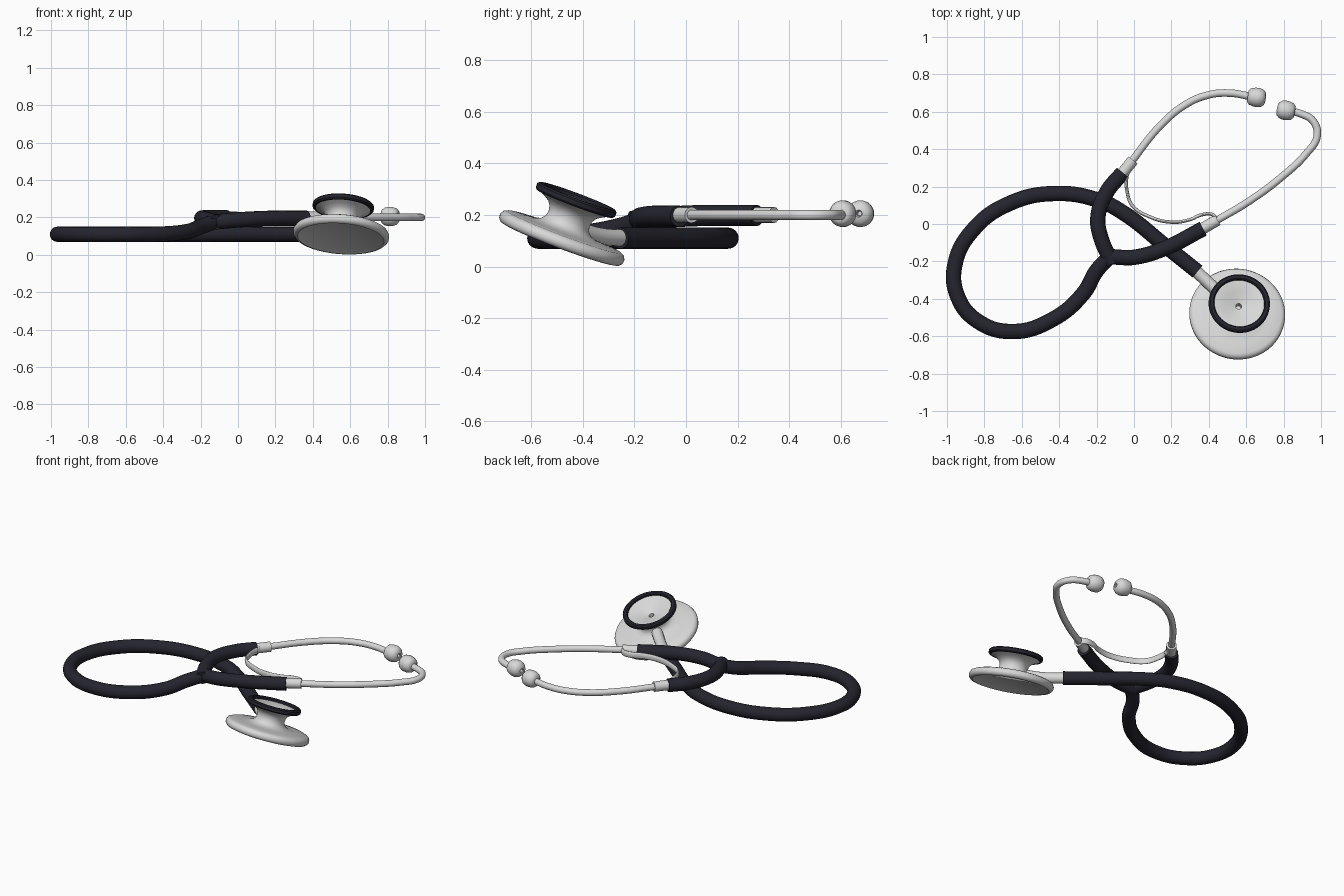
import bpy, bmesh, math
from mathutils import Vector

cube = bpy.data.objects.get("Cube")
if cube:
    bpy.data.objects.remove(cube, do_unlink=True)


def material(name, color):
    m = bpy.data.materials.new(name)
    m.use_nodes = True
    m.diffuse_color = color
    bsdf = m.node_tree.nodes["Principled BSDF"]
    bsdf.inputs["Base Color"].default_value = color
    bsdf.inputs["Roughness"].default_value = 0.5
    return m


METAL = material("light grey metal", (0.68, 0.69, 0.68, 1))
RUBBER = material("dark navy rubber", (0.018, 0.018, 0.028, 1))


def select_only(ob):
    bpy.ops.object.select_all(action='DESELECT')
    ob.select_set(True)
    bpy.context.view_layer.objects.active = ob


def smooth(ob, angle=40):
    select_only(ob)
    bpy.ops.object.shade_smooth_by_angle(angle=math.radians(angle))


def tube(name, points, radius, mat, steps=10):
    """Round tube along a smooth path of (x, y, z) points."""
    cu = bpy.data.curves.new(name, 'CURVE')
    cu.dimensions = '3D'
    cu.bevel_depth = radius
    cu.bevel_resolution = 6
    cu.use_fill_caps = True
    cu.resolution_u = steps
    sp = cu.splines.new('BEZIER')
    sp.bezier_points.add(len(points) - 1)
    for bp, p in zip(sp.bezier_points, points):
        bp.co = p
        bp.handle_left_type = bp.handle_right_type = 'AUTO'
    cu.materials.append(mat)
    ob = bpy.data.objects.new(name, cu)
    bpy.context.collection.objects.link(ob)
    select_only(ob)
    bpy.ops.object.convert(target='MESH')
    ob = bpy.context.object
    smooth(ob)
    return ob


def flat(points, z):
    return [(x, y, z) for x, y in points]


def lathe(name, profile, origin, axis, mat, closed=False, segments=48):
    """Revolve (radius, height) points about an axis through origin."""
    bm = bmesh.new()
    vs = [bm.verts.new((r, 0, h)) for r, h in profile]
    edges = [bm.edges.new(pair) for pair in zip(vs, vs[1:])]
    if closed:
        edges.append(bm.edges.new((vs[-1], vs[0])))
    bmesh.ops.spin(bm, geom=vs + edges, cent=(0, 0, 0), axis=(0, 0, 1),
                   angle=math.tau, steps=segments)
    bmesh.ops.remove_doubles(bm, verts=bm.verts, dist=0.0002)
    bmesh.ops.recalc_face_normals(bm, faces=bm.faces)
    me = bpy.data.meshes.new(name)
    bm.to_mesh(me)
    bm.free()
    me.materials.append(mat)
    ob = bpy.data.objects.new(name, me)
    ob.location = origin
    ob.rotation_mode = 'QUATERNION'
    ob.rotation_quaternion = Vector(axis).to_track_quat('Z', 'Y')
    bpy.context.collection.objects.link(ob)
    smooth(ob)
    return ob


# Main rubber tube: straight run, big loop, rise to the fork
low = [(0.34, -0.255), (0.165, -0.115), (-0.05, 0.055), (-0.185, 0.125),
       (-0.425, 0.163), (-0.665, 0.11), (-0.855, -0.025), (-0.957, -0.215),
       (-0.942, -0.39), (-0.835, -0.52), (-0.65, -0.575), (-0.435, -0.51)]
tube("main_tube", flat(low, 0.11) + [(-0.27, -0.37, 0.125), (-0.2, -0.25, 0.15),
     (-0.13, -0.175, 0.175)], 0.041, RUBBER)

# Fork branches
tube("left_branch", [(-0.115, -0.21, 0.175), (-0.175, -0.08, 0.19),
     (-0.193, 0.035, 0.197), (-0.147, 0.168, 0.198), (-0.06, 0.275, 0.198)],
     0.041, RUBBER)
tube("right_branch", [(-0.15, -0.17, 0.175), (-0.08, -0.178, 0.18),
     (0.0, -0.178, 0.187), (0.165, -0.13, 0.195), (0.37, -0.025, 0.195)],
     0.041, RUBBER)

# Metal ferrules and ear tubes
Z = 0.2
tube("left_ferrule", flat([(-0.075, 0.255), (-0.005, 0.342)], Z), 0.031, METAL, 1)
tube("right_ferrule", flat([(0.34, -0.04), (0.447, 0.022)], Z), 0.031, METAL, 1)
tube("left_ear_tube", flat([(-0.02, 0.325), (0.135, 0.52), (0.27, 0.635),
     (0.39, 0.688), (0.51, 0.7), (0.64, 0.678)], Z), 0.02, METAL)
tube("right_ear_tube", flat([(0.43, 0.012), (0.62, 0.125), (0.8, 0.26),
     (0.92, 0.375), (0.979, 0.47), (0.958, 0.55), (0.895, 0.588),
     (0.82, 0.607)], Z), 0.02, METAL)

# Ear tips: barrels with a small sound hole
tip = [(0, -0.048), (0.03, -0.047), (0.044, -0.035), (0.051, -0.012),
       (0.052, 0.01), (0.047, 0.03), (0.034, 0.045), (0.014, 0.05),
       (0.01, 0.046), (0.008, 0.02), (0, 0.02)]
lathe("left_ear_tip", tip, (0.655, 0.677, 0.205), (1, -0.15, 0), METAL, segments=32)
lathe("right_ear_tip", tip, (0.813, 0.607, 0.205), (-1, 0.2, 0), METAL, segments=32)

# Spring band joining the ferrules
spring = tube("spring_band", flat([(-0.02, 0.31), (-0.04, 0.24), (-0.037, 0.175),
     (-0.01, 0.1), (0.08, 0.04), (0.2, 0.01), (0.295, 0.022), (0.365, 0.05),
     (0.42, 0.05), (0.445, 0.025)], 0), 0.009, METAL)
spring.scale.z = 2.2
spring.location.z = Z

# Chest piece: wide diaphragm, waisted neck, conical bell with a rubber rim
base, axis = (0.55, -0.49, 0.087), (0.07, 0.35, 0.935)
lathe("chest_piece", [(0, 0.004), (0.225, 0.004), (0.232, 0), (0.246, 0.003),
      (0.256, 0.015), (0.257, 0.03), (0.25, 0.044), (0.235, 0.051),
      (0.18, 0.055), (0.13, 0.06), (0.103, 0.07), (0.089, 0.086),
      (0.085, 0.105), (0.088, 0.125), (0.1, 0.143), (0.123, 0.158),
      (0.15, 0.17), (0.15, 0.182), (0.135, 0.182), (0.08, 0.163),
      (0.03, 0.148), (0.016, 0.143), (0.013, 0.115), (0, 0.115)],
      base, axis, METAL, segments=64)
lathe("bell_rim", [(0.134, 0.178), (0.134, 0.192), (0.14, 0.199), (0.156, 0.199),
      (0.164, 0.192), (0.164, 0.175), (0.157, 0.168), (0.145, 0.168)],
      base, axis, RUBBER, closed=True, segments=64)

# Stem from the rubber tube into the neck
tube("chest_stem", [(0.31, -0.232, 0.11), (0.42, -0.335, 0.118),
     (0.52, -0.43, 0.145)], 0.033, METAL)
